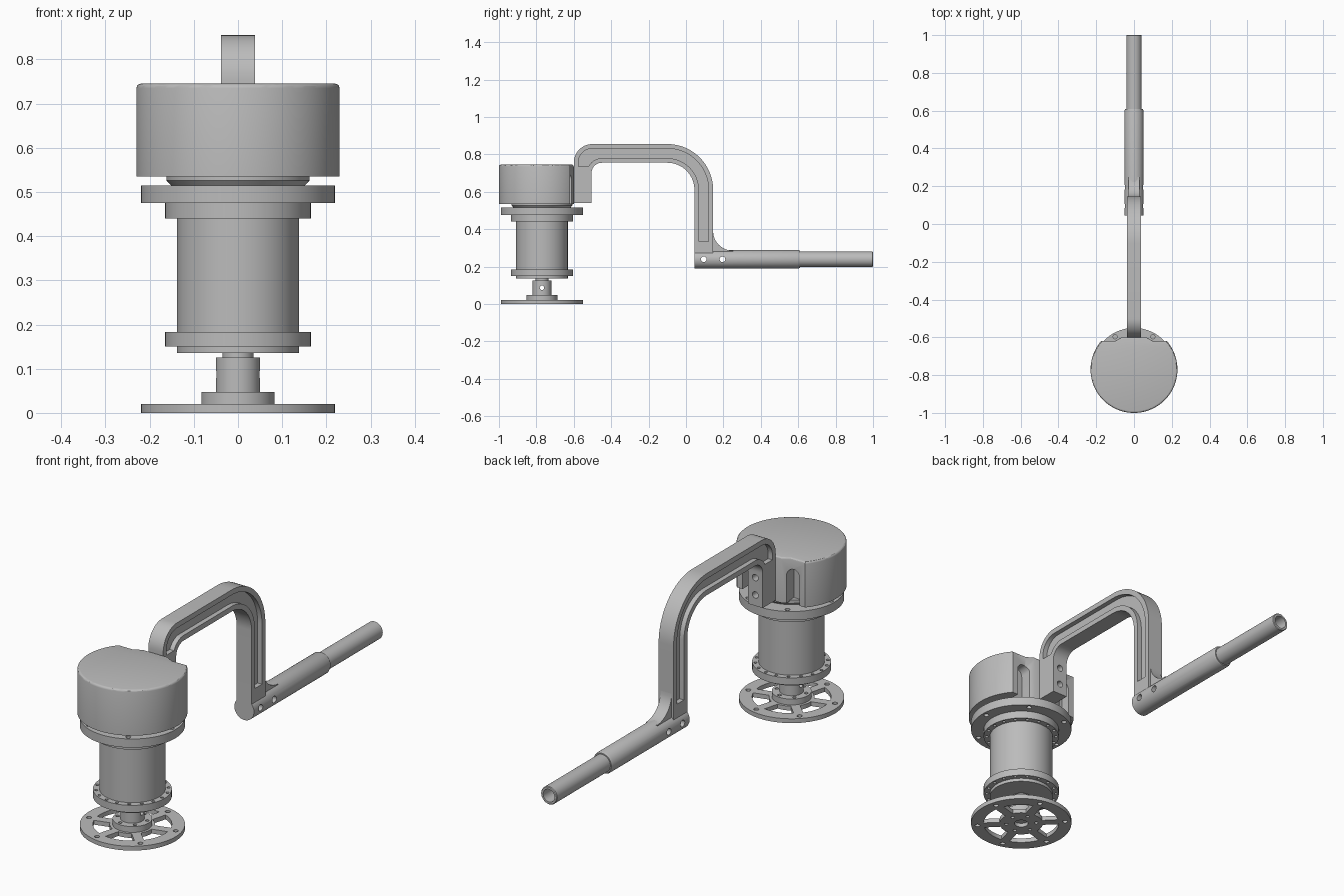
import bpy, bmesh
from math import sin, cos, pi, radians, sqrt
from mathutils import Matrix, Vector

cube = bpy.data.objects.get("Cube")
if cube:
    bpy.data.objects.remove(cube, do_unlink=True)

grey = bpy.data.materials.new("machined_grey")
grey.use_nodes = True
colour = (0.5, 0.5, 0.5, 1)
grey.diffuse_color = colour
grey.node_tree.nodes["Principled BSDF"].inputs["Base Color"].default_value = colour

AXIS_Y = -0.77   # vertical motor axis
TUBE_Z = 0.239   # handle axis
MAPS = {"x": lambda u, v, w: (w, u, v),
        "y": lambda u, v, w: (u, w, v),
        "z": lambda u, v, w: (u, v, w)}


def arc(cu, cv, r, a, b, n=12):
    """Points on an arc, angles in degrees."""
    angles = [radians(a + (b - a) * i / n) for i in range(n + 1)]
    return [(cu + r * cos(t), cv + r * sin(t)) for t in angles]


def prism(bm, pts, axis, lo, hi):
    """Extrude a 2D outline along an axis into bm."""
    place = MAPS[axis]
    low = [bm.verts.new(place(u, v, lo)) for u, v in pts]
    high = [bm.verts.new(place(u, v, hi)) for u, v in pts]
    faces = [bm.faces.new(low), bm.faces.new(high)]
    for i in range(len(pts)):
        j = (i + 1) % len(pts)
        faces.append(bm.faces.new((low[i], low[j], high[j], high[i])))
    bmesh.ops.recalc_face_normals(bm, faces=faces)


def hole(bm, u, v, r, axis, lo, hi):
    prism(bm, arc(u, v, r, 0, 345, 23), axis, lo, hi)


def ring_of_holes(bm, count, radius, r, lo, hi, start=0):
    for i in range(count):
        t = radians(start) + 2 * pi * i / count
        hole(bm, radius * cos(t), AXIS_Y + radius * sin(t), r, "z", lo, hi)


def lathe(bm, profile, matrix, closed=False):
    """Spin an (r, z) profile around z, then place it."""
    verts = [bm.verts.new((r, 0, z)) for r, z in profile]
    pairs = list(zip(verts, verts[1:]))
    if closed:
        pairs.append((verts[-1], verts[0]))
    edges = [bm.edges.new(p) for p in pairs]
    bmesh.ops.spin(bm, geom=verts + edges, cent=(0, 0, 0), axis=(0, 0, 1),
                   angle=2 * pi, steps=96)
    bmesh.ops.remove_doubles(bm, verts=bm.verts, dist=1e-5)
    bmesh.ops.recalc_face_normals(bm, faces=bm.faces)
    bm.transform(matrix)


def to_object(name, bm):
    mesh = bpy.data.meshes.new(name)
    bm.to_mesh(mesh)
    bm.free()
    obj = bpy.data.objects.new(name, mesh)
    bpy.context.collection.objects.link(obj)
    return obj


def finish(name, bm, cutter_bm=None):
    """Make the object, cut it, colour it and smooth it."""
    obj = to_object(name, bm)
    bpy.ops.object.select_all(action="DESELECT")
    obj.select_set(True)
    bpy.context.view_layer.objects.active = obj
    if cutter_bm:
        cutter = to_object(name + "_cutter", cutter_bm)
        cutter.hide_render = True
        mod = obj.modifiers.new("cut", "BOOLEAN")
        mod.operation = "DIFFERENCE"
        mod.solver = "EXACT"
        mod.object = cutter
        bpy.ops.object.modifier_apply(modifier=mod.name)
        bpy.data.objects.remove(cutter, do_unlink=True)
    obj.data.materials.clear()
    obj.data.materials.append(grey)
    bpy.ops.object.shade_smooth_by_angle(angle=radians(30))
    return obj


upright = Matrix.Translation((0, AXIS_Y, 0))
along_y = Matrix.Translation((0, 0, TUBE_Z)) @ Matrix.Rotation(-pi / 2, 4, "X")

# Spoked base wheel with hub and output shaft
bm, cut = bmesh.new(), bmesh.new()
lathe(bm, [(0, 0), (0.22, 0), (0.22, 0.02), (0.083, 0.02), (0.083, 0.047),
           (0.05, 0.047), (0.05, 0.125), (0.035, 0.125), (0.035, 0.14), (0, 0.14)], upright)
for i in range(6):
    mid = -15 + 60 * i
    window = arc(0, AXIS_Y, 0.165, mid - 23, mid + 23) + arc(0, AXIS_Y, 0.095, mid + 18, mid - 18)
    prism(cut, window, "z", -0.05, 0.035)
ring_of_holes(cut, 6, 0.193, 0.011, -0.05, 0.05, -45)
ring_of_holes(cut, 6, 0.066, 0.008, -0.05, 0.06, -45)
hole(cut, 0, AXIS_Y, 0.03, "z", -0.05, 0.018)
hole(cut, AXIS_Y, 0.087, 0.012, "x", -0.1, 0.1)
finish("base_wheel", bm, cut)

# Motor body with collars and mounting flange
bm, cut = bmesh.new(), bmesh.new()
lathe(bm, [(0, 0.135), (0.138, 0.135), (0.138, 0.15), (0.165, 0.15), (0.165, 0.183),
           (0.138, 0.183), (0.138, 0.44), (0.165, 0.44), (0.165, 0.475), (0.22, 0.475),
           (0.22, 0.515), (0.152, 0.515), (0.162, 0.526), (0.162, 0.54), (0, 0.54)], upright)
ring_of_holes(cut, 18, 0.152, 0.007, 0.145, 0.2)
ring_of_holes(cut, 18, 0.152, 0.007, 0.42, 0.46)
ring_of_holes(cut, 6, 0.2, 0.011, 0.46, 0.53)
finish("motor_body", bm, cut)

# Cap: a drum with a flat back, a raised pad and two tool slots
bm, cut = bmesh.new(), bmesh.new()
R, back = 0.23, 0.15
edge = math_x = sqrt(R * R - back * back)
from_angle = 180 - 40.7
outline = arc(0, AXIS_Y, R, from_angle, 360 + 40.7, 80)
outline += [(0.1, AXIS_Y + back), (0.065, -0.6), (-0.065, -0.6), (-0.1, AXIS_Y + back)]
prism(bm, outline, "z", 0.535, 0.745)
top_edges = [e for e in bm.edges if all(v.co.z > 0.74 for v in e.verts)]
bmesh.ops.bevel(bm, geom=top_edges, offset=0.01, segments=3, profile=0.5, affect="EDGES")
for side in (-1, 1):
    x = 0.115 * side
    slot = [(x - 0.03, 0.5), (x + 0.03, 0.5)] + arc(x, 0.665, 0.03, 0, 180)
    prism(cut, slot, "y", -0.665, -0.5)
finish("motor_cap", bm, cut)


# Bent arm: one outline, inset again for the pockets on both faces
def arm_outline(i, foot, bottom, start):
    pts = [(-0.6 + i, foot)]
    pts += arc(-0.5, 0.755, 0.1 - i, 180, 90)
    pts += arc(-0.1, 0.61, 0.245 - i, 90, 0, 24)
    pts += [(0.145 - i, bottom), (0.045 + i, bottom)]
    pts += arc(-0.1, 0.61, 0.145 + i, 0, 90, 24)
    pts += arc(-0.45, 0.7, 0.055 + i, 90, start)
    if start == 180:
        pts.append((-0.505, foot))
    return pts


bm, cut = bmesh.new(), bmesh.new()
prism(bm, arm_outline(0, 0.54, 0.255, 180), "x", -0.038, 0.038)
pocket = arm_outline(0.024, 0.735, 0.335, 153.7)
prism(cut, pocket, "x", 0.016, 0.06)
prism(cut, pocket, "x", -0.06, -0.016)
for z in (0.59, 0.67):
    hole(cut, 0, z, 0.015, "y", -0.56, -0.45)
finish("bent_arm", bm, cut)

# Curved gusset between arm and handle
bm = bmesh.new()
prism(bm, arc(0.25, 0.39, 0.105, 180, 270) + [(0.25, 0.26), (0.13, 0.26), (0.13, 0.39)],
      "x", -0.028, 0.028)
finish("gusset", bm)

# Handle sleeve with flattened clamp end, cross holes and a slot below
bm, cut = bmesh.new(), bmesh.new()
lathe(bm, [(0, 0.045), (0.05, 0.045), (0.05, 0.6), (0.046, 0.61), (0, 0.61)], along_y)
for lo, hi in ((0.045, 0.1), (-0.1, -0.045)):
    prism(cut, [(0, 0.1), (0.24, 0.1), (0.24, 0.4), (0, 0.4)], "x", lo, hi)
for y in (0.095, 0.195):
    hole(cut, y, TUBE_Z, 0.015, "x", -0.2, 0.2)
slot = arc(0, 0.36, 0.02, 180, 360) + arc(0, 0.43, 0.02, 0, 180)
prism(cut, slot, "z", 0.1, 0.215)
finish("handle_sleeve", bm, cut)

# Hollow handle tube
bm = bmesh.new()
lathe(bm, [(0.041, 0.59), (0.041, 0.997), (0.038, 1), (0.029, 1), (0.029, 0.59)],
      along_y, closed=True)
finish("handle_tube", bm)
